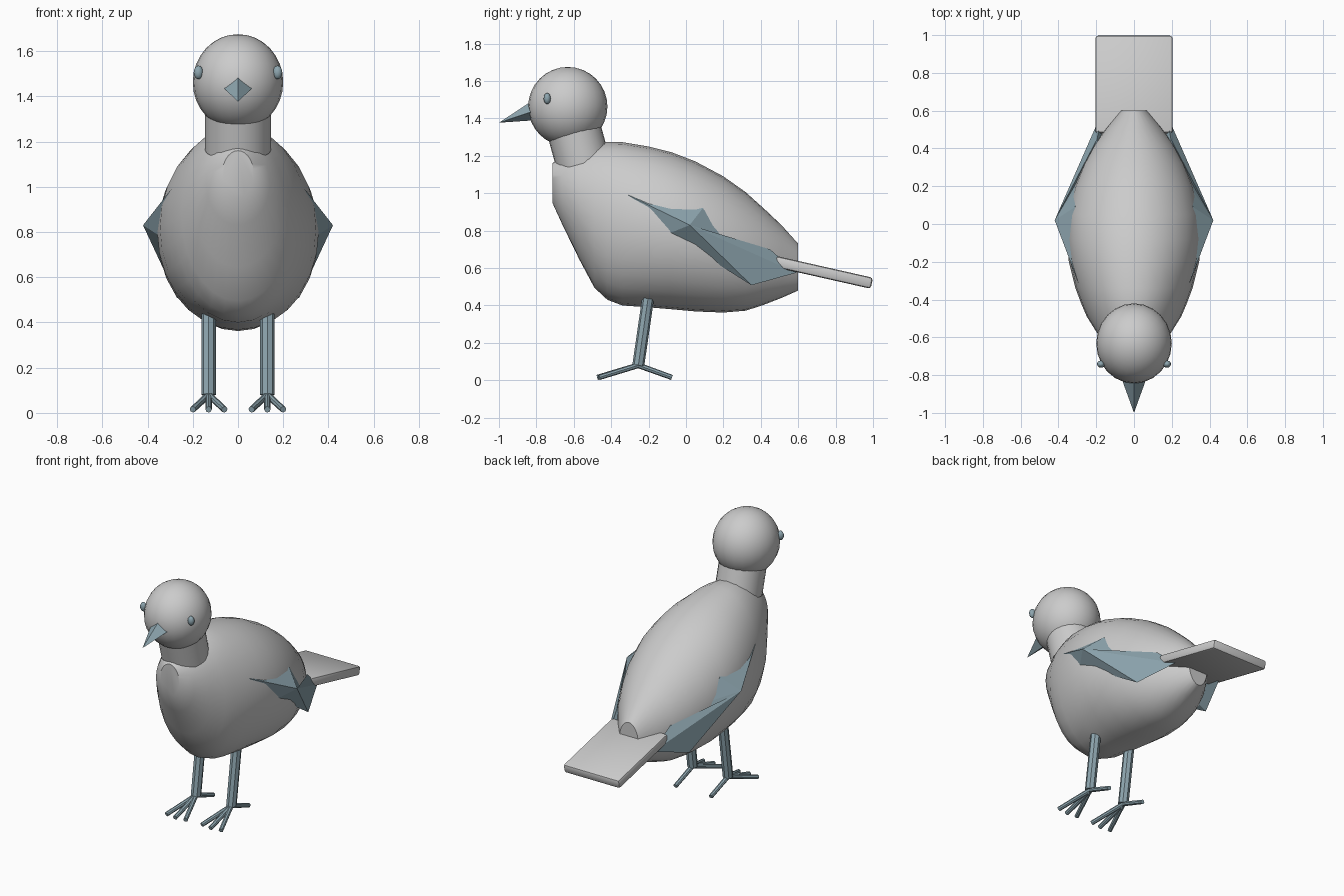
import bpy, bmesh, math
from mathutils import Vector

if "Cube" in bpy.data.objects:
    bpy.data.objects.remove(bpy.data.objects["Cube"])

slate = bpy.data.materials.new("slate")
slate.diffuse_color = (0.27, 0.38, 0.43, 1)
slate.use_nodes = True
slate.node_tree.nodes["Principled BSDF"].inputs["Base Color"].default_value = slate.diffuse_color


def make(name, bm, smooth=False, mat=None):
    bmesh.ops.recalc_face_normals(bm, faces=bm.faces)
    me = bpy.data.meshes.new(name)
    bm.to_mesh(me)
    bm.free()
    ob = bpy.data.objects.new(name, me)
    bpy.context.collection.objects.link(ob)
    if mat:
        me.materials.append(mat)
    if smooth:
        bpy.context.view_layer.objects.active = ob
        bpy.ops.object.select_all(action='DESELECT')
        ob.select_set(True)
        bpy.ops.object.shade_smooth_by_angle(angle=math.radians(40))
    return ob


def rod(name, a, b, r1, r2, sides, smooth=False, mat=None, squash=1):
    # cone or cylinder from a to b; squash flattens the section vertically
    a, b = Vector(a), Vector(b)
    d = (b - a).normalized()
    u = Vector((1, 0, 0))
    u = (u - d * u.dot(d)).normalized()
    v = d.cross(u) * squash
    bm = bmesh.new()
    angs = [2 * math.pi * i / sides for i in range(sides)]
    lo = [bm.verts.new(a + (u * math.cos(t) + v * math.sin(t)) * r1) for t in angs]
    if r2:
        hi = [bm.verts.new(b + (u * math.cos(t) + v * math.sin(t)) * r2) for t in angs]
        bm.faces.new(hi)
    else:
        tip = bm.verts.new(b)
    bm.faces.new(lo[::-1])
    for i in range(sides):
        j = (i + 1) % sides
        bm.faces.new((lo[i], lo[j], hi[j], hi[i]) if r2 else (lo[i], lo[j], tip))
    return make(name, bm, smooth, mat)


def ball(name, centre, radii, seg, rings, mat=None):
    bm = bmesh.new()
    bmesh.ops.create_uvsphere(bm, u_segments=seg, v_segments=rings, radius=1)
    for v in bm.verts:
        v.co = Vector([c + r * p for c, r, p in zip(centre, radii, v.co)])
    return make(name, bm, True, mat)


# body: elliptical sections (y, half width, bottom, top), flat at both ends
sections = [(-0.715, 0.07, 0.95, 1.16), (-0.66, 0.14, 0.83, 1.20), (-0.57, 0.20, 0.645, 1.24),
            (-0.49, 0.25, 0.495, 1.265), (-0.42, 0.28, 0.43, 1.275), (-0.34, 0.31, 0.40, 1.273),
            (-0.2, 0.345, 0.39, 1.25), (-0.08, 0.357, 0.38, 1.22), (0.05, 0.352, 0.368, 1.17),
            (0.2, 0.315, 0.362, 1.09), (0.32, 0.265, 0.372, 1.005), (0.42, 0.21, 0.405, 0.915),
            (0.51, 0.145, 0.44, 0.83), (0.6, 0.07, 0.48, 0.73)]
N = 28
bm = bmesh.new()
loops = []
for y, w, lo, hi in sections:
    loops.append([bm.verts.new((w * math.cos(2 * math.pi * i / N), y,
                                (lo + hi) / 2 + (hi - lo) / 2 * math.sin(2 * math.pi * i / N)))
                  for i in range(N)])
for p, q in zip(loops, loops[1:]):
    for i in range(N):
        j = (i + 1) % N
        bm.faces.new((p[i], p[j], q[j], q[i]))
bm.faces.new(loops[0])
bm.faces.new(loops[-1])
make("body", bm, True)

# neck, head, beak
rod("neck", (0, -0.55, 1.16), (0, -0.61, 1.38), 0.145, 0.145, 24, True)
ball("head", (0, -0.632, 1.463), (0.2, 0.212, 0.212), 24, 16)
rod("beak", (0, -0.82, 1.438), (0, -1.0, 1.377), 0.065, 0, 4, mat=slate, squash=0.77)

# tail: tilted rounded slab
bm = bmesh.new()
bmesh.ops.create_cube(bm, size=1)
for v in bm.verts:
    v.co = Vector((v.co.x * 0.41, v.co.y * 0.53, v.co.z * 0.06))
bmesh.ops.bevel(bm, geom=bm.edges[:], offset=0.015, segments=2, affect='EDGES', profile=0.5)
tail = make("tail", bm, True)
tail.location = (0, 0.735, 0.577)
tail.rotation_euler = (math.radians(-12.7), 0, 0)

# wing outline, with an outer peak and an inner point hidden in the body
outline = [(0.295, -0.31, 0.99), (0.35, -0.09, 0.785), (0.27, 0.35, 0.508), (0.17, 0.59, 0.575),
           (0.195, 0.45, 0.7), (0.275, 0.27, 0.71), (0.295, 0.2, 0.79), (0.312, 0.09, 0.92)]
for s, side in ((1, "left"), (-1, "right")):
    bm = bmesh.new()
    rim = [bm.verts.new((s * x, y, z)) for x, y, z in outline]
    peak = bm.verts.new((s * 0.42, 0.02, 0.83))
    root = bm.verts.new((s * 0.15, 0.2, 0.75))
    for i in range(len(rim)):
        a, b = rim[i], rim[(i + 1) % len(rim)]
        bm.faces.new((a, b, peak))
        bm.faces.new((b, a, root))
    make(side + "_wing", bm, mat=slate)

    # eye
    ball(side + "_eye", (s * 0.175, -0.742, 1.506), (0.021, 0.019, 0.03), 12, 8, slate)

    # leg and four toes
    ankle = (s * 0.13, -0.255, 0.08)
    rod(side + "_leg", (s * 0.13, -0.203, 0.437), ankle, 0.032, 0.032, 8, mat=slate)
    for k, (dx, y) in enumerate(((-0.07, -0.465), (0, -0.475), (0.07, -0.465), (0, -0.075))):
        rod(f"{side}_toe_{k + 1}", ankle, (s * 0.13 + dx, y, 0.015), 0.015, 0.014, 8, mat=slate)
